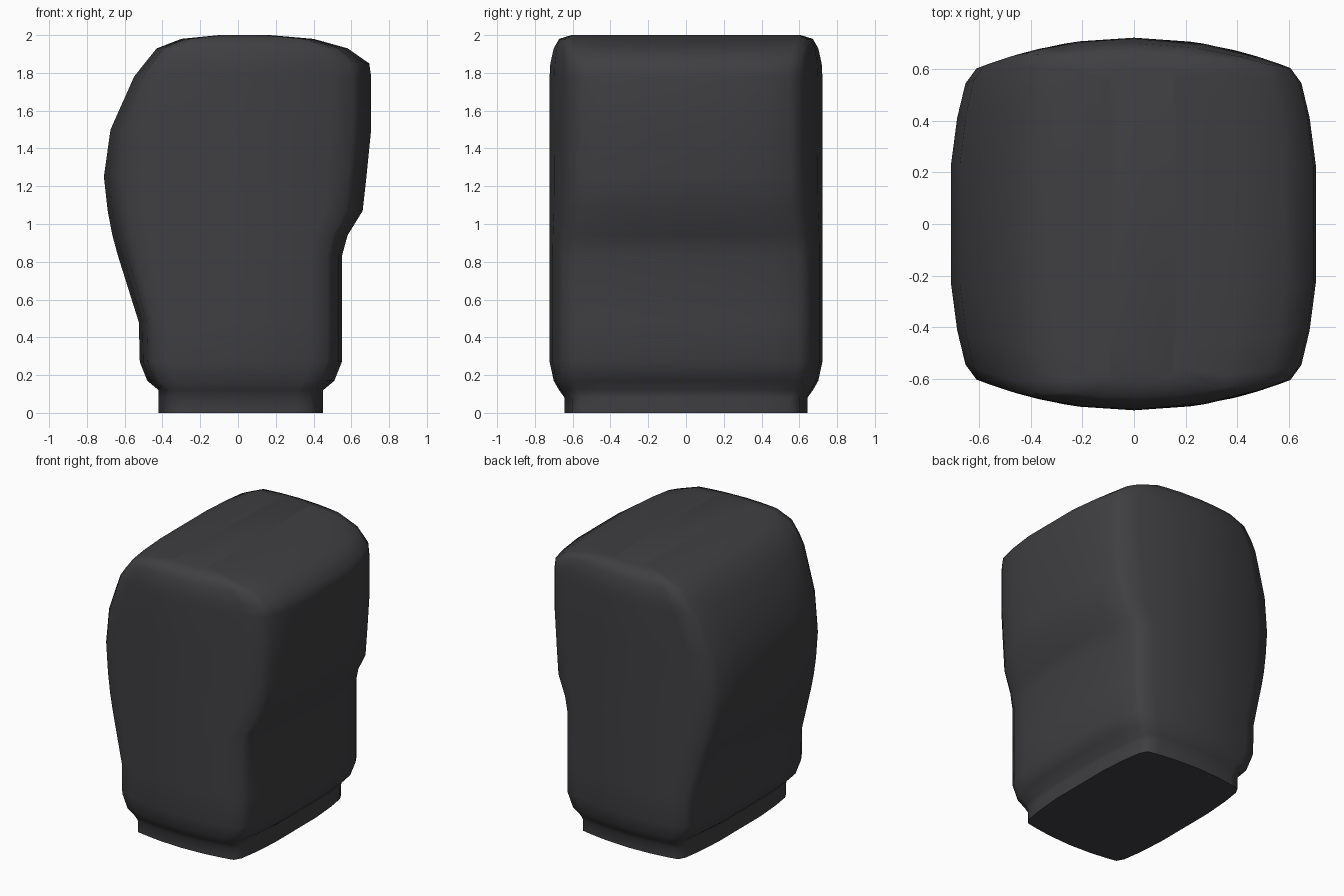
import bpy, bmesh, math

if "Cube" in bpy.data.objects:
    bpy.data.objects.remove(bpy.data.objects["Cube"])

# one dark grey colour
mat = bpy.data.materials.new("dark_grey")
mat.diffuse_color = (0.05, 0.049, 0.054, 1)
mat.use_nodes = True
mat.node_tree.nodes["Principled BSDF"].inputs["Base Color"].default_value = mat.diffuse_color

# height, left extent, right extent, depth scale
levels = [
    (0.01, 0.42, 0.45, 0.89), (0.08, 0.42, 0.45, 0.89), (0.12, 0.42, 0.45, 0.93),
    (0.17, 0.48, 0.51, 0.97), (0.27, 0.52, 0.55, 1.0), (0.48, 0.525, 0.55, 1.0),
    (0.83, 0.635, 0.55, 1.0), (0.94, 0.665, 0.58, 1.0), (1.07, 0.69, 0.66, 1.0),
    (1.25, 0.71, 0.68, 1.0), (1.50, 0.675, 0.705, 1.0), (1.78, 0.55, 0.705, 1.0),
    (1.85, 0.495, 0.695, 0.995), (1.93, 0.43, 0.58, 0.97), (1.98, 0.30, 0.40, 0.93),
    (2.0, 0.10, 0.17, 0.84),
]
# quarter of the cross-section: fraction of width, fraction of depth
quarter = [(1, 0), (1, 0.4), (0.965, 0.72), (0.92, 0.93), (0.86, 1), (0.7, 1), (0.4, 1), (0, 1)]
section = (quarter + [(-u, w) for u, w in quarter[-2::-1]]
           + [(-u, -w) for u, w in quarter[1:]]
           + [(u, -w) for u, w in quarter[-2:0:-1]])

# body lofted through the levels, with bowed front and back
bm = bmesh.new()
rings = []
for z, left, right, depth in levels:
    ring = []
    for u, w in section:
        x = u * (right if u > 0 else left)
        ring.append(bm.verts.new((x, w * depth * (0.722 - 0.32 * x * x), z - 0.01 if z < 0.05 else z)))
    rings.append(ring)
n = len(section)
for a, b in zip(rings, rings[1:]):
    for i in range(n):
        j = (i + 1) % n
        bm.faces.new((a[i], a[j], b[j], b[i]))
bm.faces.new(rings[-1])
bm.faces.new(rings[0][::-1])
bmesh.ops.recalc_face_normals(bm, faces=bm.faces)
mesh = bpy.data.meshes.new("body")
bm.to_mesh(mesh)
bm.free()
mesh.materials.append(mat)
body = bpy.data.objects.new("body", mesh)
bpy.context.collection.objects.link(body)

# smooth shading with a sharp base edge
bpy.context.view_layer.objects.active = body
body.select_set(True)
bpy.ops.object.shade_smooth_by_angle(angle=math.radians(60))
